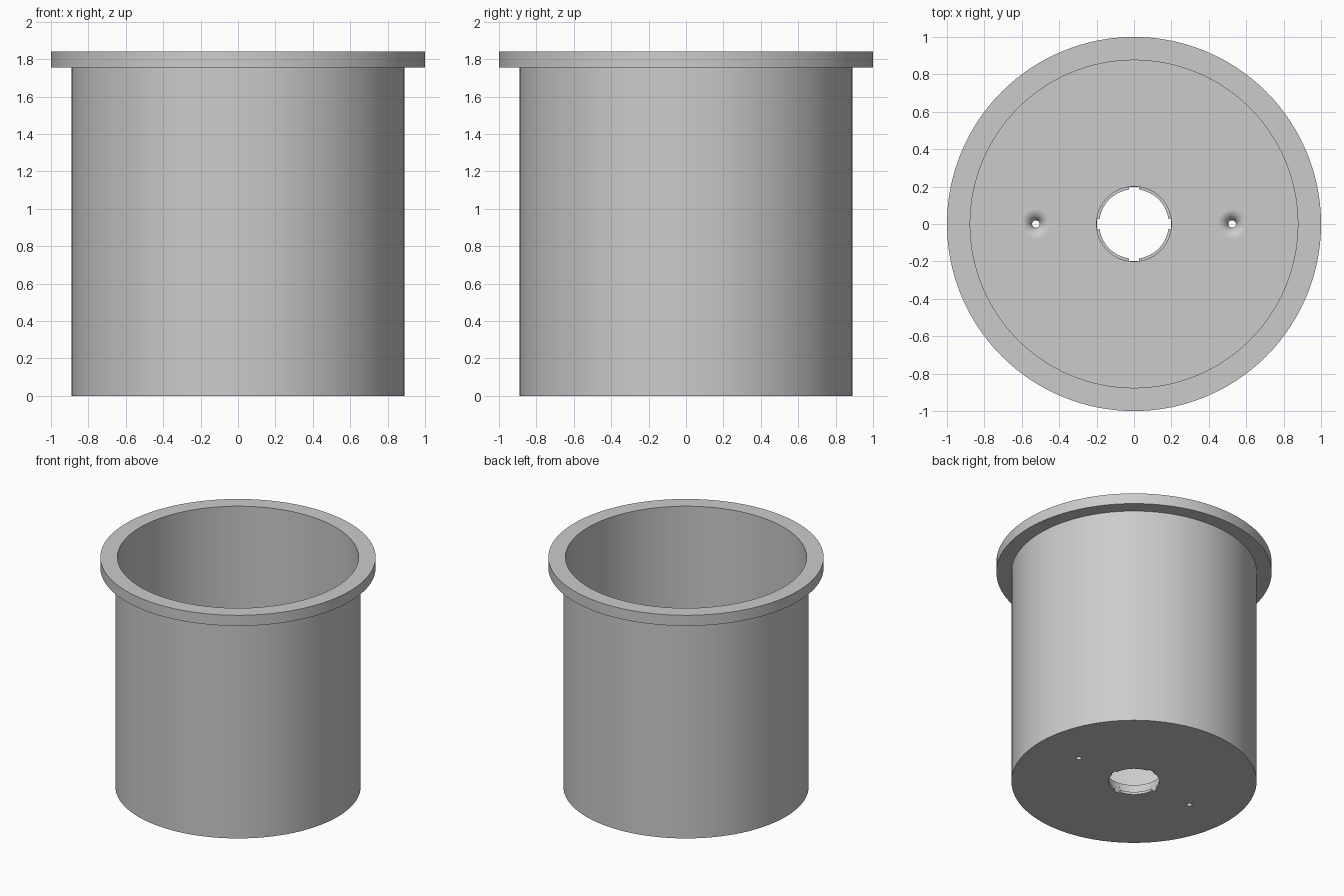
import bpy, bmesh, math

old = bpy.data.objects.get("Cube")
if old:
    bpy.data.objects.remove(old, do_unlink=True)

GREY = (0.6, 0.6, 0.6, 1)
FLOOR = 0.085      # floor and rim thickness
HEIGHT = 1.84
HOLE_R = 0.2       # centre hole above the lip
LIP_R, LIP_H = 0.186, 0.02

mat = bpy.data.materials.new("plain grey")
mat.use_nodes = True
mat.diffuse_color = GREY
mat.node_tree.nodes["Principled BSDF"].inputs["Base Color"].default_value = GREY


def make_object(name, bm):
    bmesh.ops.recalc_face_normals(bm, faces=bm.faces)
    mesh = bpy.data.meshes.new(name)
    bm.to_mesh(mesh)
    bm.free()
    mesh.materials.append(mat)
    obj = bpy.data.objects.new(name, mesh)
    bpy.context.collection.objects.link(obj)
    return obj


def lathe(name, profile, steps, closed, x=0):
    """Revolve an (r, z) profile about a vertical axis at x."""
    bm = bmesh.new()
    rings = []
    for r, z in profile:
        rings.append([bm.verts.new((x + r * math.cos(a), r * math.sin(a), z))
                      for a in (math.tau * i / steps for i in range(steps))])
    pairs = list(zip(rings, rings[1:]))
    if closed:
        pairs.append((rings[-1], rings[0]))
    else:
        bm.faces.new(rings[0])
        bm.faces.new(rings[-1])
    for low, high in pairs:
        for i in range(steps):
            j = (i + 1) % steps
            bm.faces.new((low[i], low[j], high[j], high[i]))
    return make_object(name, bm)


def box(name, size, z):
    bm = bmesh.new()
    bmesh.ops.create_cube(bm, size=1)
    for v in bm.verts:
        v.co = (v.co.x * size[0], v.co.y * size[1], v.co.z * size[2] + z)
    return make_object(name, bm)


# Cup with thin wall, flanged rim, thick floor and lipped centre hole
cup = lathe("flanged_cup", [
    (LIP_R, 0), (0.891, 0), (0.891, HEIGHT - FLOOR), (1, HEIGHT - FLOOR),
    (1, HEIGHT), (0.876, HEIGHT), (0.876, FLOOR), (HOLE_R, FLOOR),
    (HOLE_R, LIP_H), (LIP_R, LIP_H)], 128, True)

# Four notches through the lip
cutters = [box("notch_cutter_x", (0.398, 0.056, 0.1), 0),
           box("notch_cutter_y", (0.056, 0.398, 0.1), 0)]

# Two small holes, each with a rounded funnel on the floor
pin_r, flare = 0.02, 0.06
arc = [(pin_r + flare * (1 - math.cos(a)), FLOOR - flare * (1 - math.sin(a)))
       for a in (math.pi / 2 * i / 10 for i in range(11))]
for side in (-1, 1):
    profile = [(pin_r, -0.1)] + arc + [(pin_r + flare, FLOOR + 0.1)]
    cutters.append(lathe("funnel_cutter", profile, 32, False, side * 0.525))

for cutter in cutters:
    mod = cup.modifiers.new("cut", "BOOLEAN")
    mod.operation = "DIFFERENCE"
    mod.solver = "EXACT"
    mod.object = cutter
    cutter.hide_render = True

# Bake the cuts, then drop the cutters
bpy.context.view_layer.update()
graph = bpy.context.evaluated_depsgraph_get()
result = bpy.data.meshes.new_from_object(cup.evaluated_get(graph))
cup.modifiers.clear()
cup.data = result
for cutter in cutters:
    bpy.data.objects.remove(cutter, do_unlink=True)

# Smooth round walls, crisp rims, flat floor
bpy.ops.object.select_all(action="DESELECT")
cup.select_set(True)
bpy.context.view_layer.objects.active = cup
bpy.ops.object.shade_smooth_by_angle(angle=math.radians(30))
weighted = cup.modifiers.new("flat_floor", "WEIGHTED_NORMAL")
weighted.keep_sharp = True
